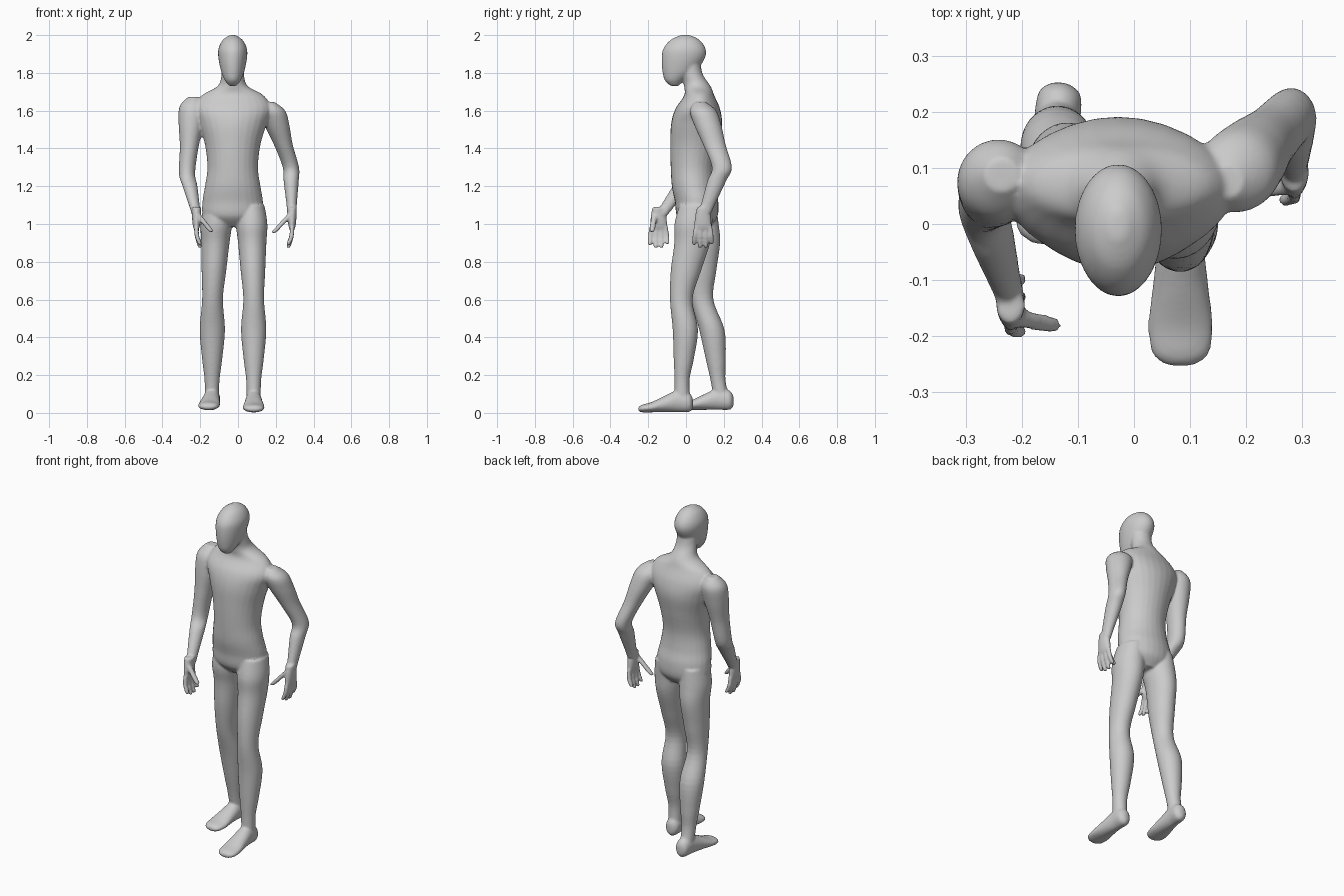
import bpy
import bmesh
import math
from mathutils import Matrix, Vector

cube = bpy.data.objects.get("Cube")
if cube:
    bpy.data.objects.remove(cube, do_unlink=True)

SIDES = 28      # points around each cross-section
STEPS = 5       # in-between sections per profile span
CENTRE = -.028  # x of the spine

bm = bmesh.new()


def blend(before, start, end, after, t):
    """Smooth curve from start to end, shaped by the neighbours on both sides."""
    return tuple(
        q + t * ((r - p) + t * ((2 * p - 5 * q + 4 * r - s) + t * (3 * (q - r) + s - p))) / 2
        for p, q, r, s in zip(before, start, end, after)
    )


def refine(sections):
    """Fill in extra sections along a smooth curve."""
    padded = [sections[0], *sections, sections[-1]]
    result = []
    for i in range(len(sections) - 1):
        for k in range(STEPS):
            result.append(blend(*padded[i:i + 4], k / STEPS))
    return result + [sections[-1]]


def loft(sections, lengthwise=False, transform=Matrix()):
    """Closed skin over ellipses (x, y, z, half width, half depth).
    Sections lie flat, or stand upright across y when lengthwise."""
    rings = []
    for x, y, z, wide, deep in refine(sections):
        ring = []
        for k in range(SIDES):
            angle = math.tau * k / SIDES
            u, v = wide * math.cos(angle), deep * math.sin(angle)
            offset = Vector((u, 0, v)) if lengthwise else Vector((u, v, 0))
            ring.append(bm.verts.new(transform @ (Vector((x, y, z)) + offset)))
        rings.append(ring)
    faces = [bm.faces.new(rings[0][::-1]), bm.faces.new(rings[-1])]
    for low, high in zip(rings, rings[1:]):
        for k in range(SIDES):
            n = (k + 1) % SIDES
            faces.append(bm.faces.new((low[k], low[n], high[n], high[k])))
    bmesh.ops.recalc_face_normals(bm, faces=faces)


def limb(joints, shape):
    """Limb through three joints; shape gives (position, half width, half depth,
    backward bulge), where position counts joints from the top."""
    start, bend, end = map(Vector, joints)
    sections = []
    for position, wide, deep, bulge in shape:
        if position < 1:
            point = start.lerp(bend, position)
        else:
            point = bend.lerp(end, position - 1)
        sections.append((point.x, point.y + bulge, point.z, wide, deep))
    loft(sections)


def digit(start, middle, end, radius):
    """A finger or thumb with a rounded tip."""
    tip = end + (end - middle).normalized() * radius * .7
    thickness = (radius, radius, radius * .9, radius * .3)
    loft([(*point, r, r) for point, r in zip((start, middle, end, tip), thickness)])


def hand(wrist, inward, thumb_tip):
    """Palm hanging edge-on, four fingers fanned front to back, and a thumb."""
    palm = Vector(wrist)
    loft([(palm.x, palm.y, palm.z + rise, wide, deep) for rise, wide, deep in
          ((.07, .026, .032), (.02, .024, .042), (-.03, .019, .046), (-.05, .012, .042))])
    for i, reach in enumerate((.125, .14, .14, .12)):
        across = i - 1.5
        digit(palm + Vector((0, across * .024, -.03)),
              palm + Vector((inward * .002, across * .029, -.08)),
              palm + Vector((inward * .018, across * .031, -reach)), .0125)
    base = palm + Vector((0, -.02, .04))
    tip = Vector(thumb_tip)
    digit(base, base.lerp(tip, .5), tip, .016)


def foot(heel, turn):
    """Foot with its heel at the given point, toes towards the front."""
    place = Matrix.Translation(heel) @ Matrix.Rotation(turn, 4, "Z")
    profile = ((0, .05, .012, .025), (-.02, .055, .038, .05), (-.08, .062, .042, .058),
               (-.15, .047, .05, .043), (-.22, .03, .058, .027), (-.27, .023, .05, .02),
               (-.29, .02, .022, .01))
    loft([(0, *section) for section in profile], True, place)


# Head, from chin to crown
loft([(CENTRE, *section) for section in (
    (-.06, 1.73, .018, .02), (-.06, 1.76, .042, .052), (-.035, 1.81, .062, .09),
    (-.014, 1.88, .076, .115), (-.008, 1.93, .075, .111), (-.005, 1.975, .052, .076),
    (-.003, 2, .015, .025))])

# Trunk, from crotch to neck
loft([(CENTRE, *section) for section in (
    (.065, .985, .08, .06), (.06, 1.04, .155, .107), (.056, 1.12, .16, .115),
    (.04, 1.2, .147, .115), (.035, 1.3, .134, .116), (.045, 1.42, .147, .128),
    (.056, 1.53, .18, .135), (.062, 1.61, .205, .118), (.07, 1.68, .165, .08),
    (.06, 1.73, .08, .07), (.035, 1.79, .06, .055), (.02, 1.86, .06, .055))])

# Arms: the right reaches forwards, the left has its elbow drawn back
arm_shape = ((-.15, .03, .03, 0), (0, .07, .07, 0), (.25, .067, .072, 0), (.6, .05, .06, 0),
             (1, .043, .053, 0), (1.3, .04, .05, 0), (1.8, .028, .038, 0), (2, .025, .035, 0))
limb(((-.24, .08, 1.62), (-.27, .03, 1.27), (-.22, -.13, 1.05)), arm_shape)
limb(((.18, .09, 1.6), (.28, .19, 1.3), (.285, .1, 1.06)), arm_shape)
hand((-.22, -.145, 1.02), 1, (-.145, -.18, .965))
hand((.286, .09, 1.02), -1, (.193, .055, .96))

# Legs: the left steps forwards, the right trails
leg_shape = ((0, .07, .09, 0), (.2, .083, .1, 0), (.4, .075, .095, .01), (.7, .065, .08, 0),
             (1, .055, .06, 0), (1.3, .067, .067, .02), (1.6, .053, .053, .01),
             (1.8, .04, .04, 0), (2, .037, .042, 0))
limb(((.07, .055, 1.1), (.083, -.025, .6), (.083, -.02, .07)), leg_shape)
limb(((-.11, .07, 1.1), (-.135, .085, .6), (-.138, .19, .07)), leg_shape)
foot((.083, .037, 0), 0)
foot((-.13, .252, .012), math.radians(-6))

# Fuse all parts into one smooth skin
mesh = bpy.data.meshes.new("body")
bm.to_mesh(mesh)
bm.free()
body = bpy.data.objects.new("body", mesh)
bpy.context.collection.objects.link(body)

skin = bpy.data.materials.new("plain grey")
skin.use_nodes = True
grey = (.6, .6, .6, 1)
skin.diffuse_color = grey
skin.node_tree.nodes["Principled BSDF"].inputs["Base Color"].default_value = grey
mesh.materials.append(skin)

fuse = body.modifiers.new("fuse", "REMESH")
fuse.mode = "VOXEL"
fuse.voxel_size = .0065
fuse.use_smooth_shade = True
soften = body.modifiers.new("soften", "SMOOTH")
soften.factor = .5
soften.iterations = 6
